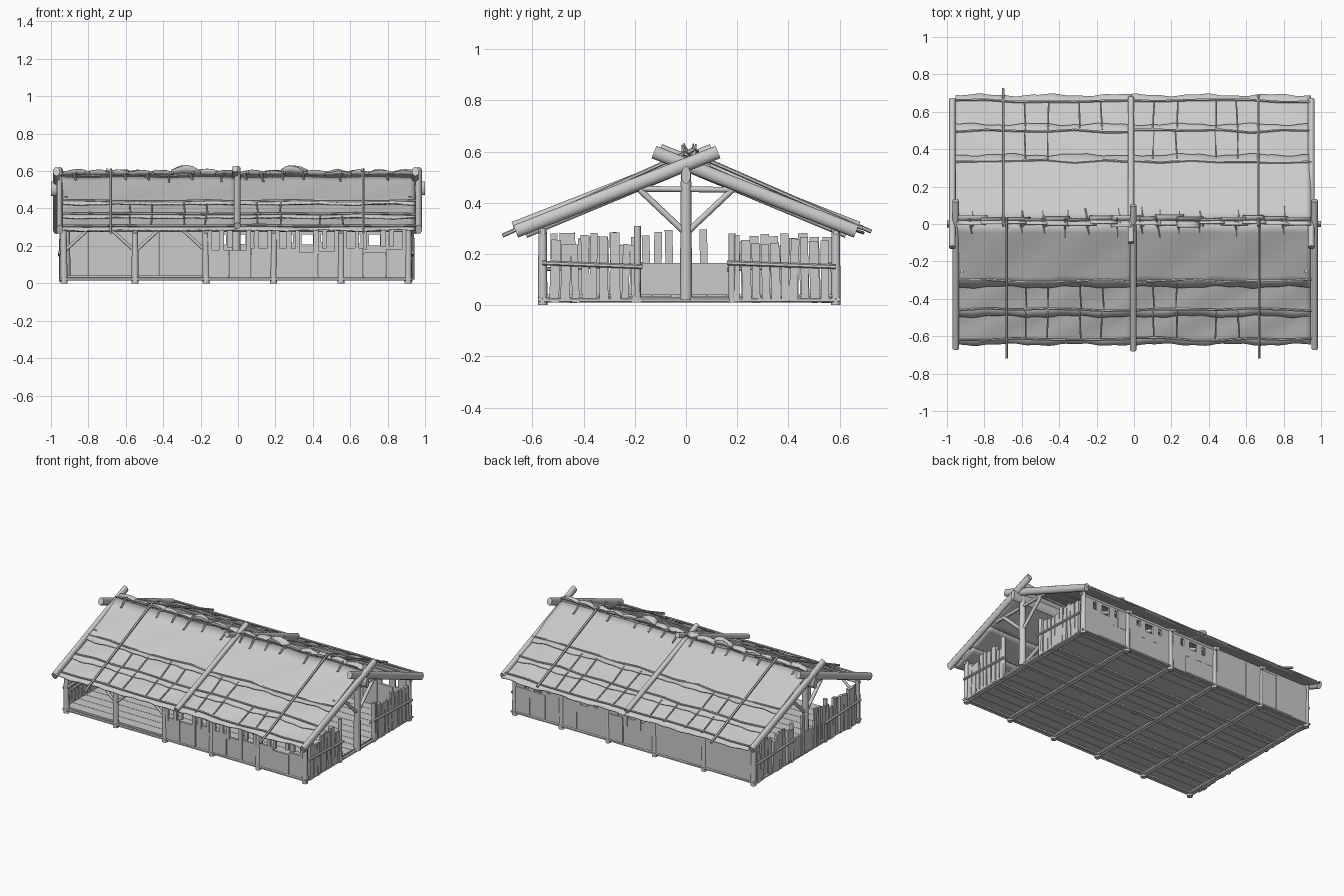
import bpy, bmesh, math, random
from mathutils import Vector, Matrix

random.seed(4)
R = random.uniform
if "Cube" in bpy.data.objects:
    bpy.data.objects.remove(bpy.data.objects["Cube"])

grey = bpy.data.materials.new("weathered grey")
grey.diffuse_color = (0.6, 0.6, 0.6, 1)
grey.use_nodes = True
grey.node_tree.nodes["Principled BSDF"].inputs["Base Color"].default_value = (0.6, 0.6, 0.6, 1)


def finish(bm, name, thick=0):
    me = bpy.data.meshes.new(name)
    bm.to_mesh(me)
    bm.free()
    ob = bpy.data.objects.new(name, me)
    bpy.context.scene.collection.objects.link(ob)
    me.materials.append(grey)
    if thick:
        mod = ob.modifiers.new("thickness", 'SOLIDIFY')
        mod.thickness = thick
    bpy.ops.object.select_all(action='DESELECT')
    ob.select_set(True)
    bpy.context.view_layer.objects.active = ob
    bpy.ops.object.shade_smooth_by_angle(angle=math.radians(50))


def pole(bm, a, b, r, r2=None, n=8, flat=1):
    """Tapered log from a to b; flat scales its sideways width."""
    a, b = Vector(a), Vector(b)
    d = b - a
    m = Matrix.Translation((a + b) / 2) @ d.to_track_quat('Z', 'Y').to_matrix().to_4x4()
    m = m @ Matrix.Diagonal((flat, 1, 1, 1))
    bmesh.ops.create_cone(bm, cap_ends=True, segments=n, radius1=r,
                          radius2=r2 or r, depth=d.length, matrix=m)


def box(bm, lo, hi, lean=(0, 0)):
    lo, hi = Vector(lo), Vector(hi)
    m = Matrix.Translation((lo + hi) / 2) @ Matrix.Rotation(lean[0], 4, 'X')
    m = m @ Matrix.Rotation(lean[1], 4, 'Y') @ Matrix.Diagonal((*(hi - lo), 1))
    bmesh.ops.create_cube(bm, size=1, matrix=m)


POSTS = [-0.93, -0.55, -0.17, 0.19, 0.55, 0.91]
FRONT, BACK = -0.56, 0.585

# wall posts and wall plates
bm = bmesh.new()
for x in POSTS:
    for y in (FRONT, BACK):
        pole(bm, (x, y, 0.0), (x + R(-.005, .005), y, 0.3), 0.019, 0.016)
for y in (FRONT, BACK):
    pole(bm, (-0.95, y, 0.285), (0.93, y, 0.285), 0.011)
finish(bm, "wall_posts")

# diagonal braces in the open front bays
bm = bmesh.new()
for x, s in ((-0.93, 1), (-0.55, -1), (-0.55, 1), (-0.17, -1)):
    pole(bm, (x, FRONT, 0.17), (x + s * 0.12, FRONT, 0.28), 0.009)
finish(bm, "front_braces")

# floor boards
bm = bmesh.new()
for i in range(16):
    y = FRONT + i * 0.0715
    box(bm, (-0.94, y + 0.001, 0.03 + R(0, .003)), (0.92, y + 0.070, 0.041))
finish(bm, "floor_boards")

# paired beams under the floor
bm = bmesh.new()
for o in (-0.01, 0.01):
    for x in POSTS:
        pole(bm, (x + o, FRONT - 0.01, 0.02), (x + o, BACK + 0.01, 0.02), 0.01, n=6)
    for i in range(5):
        y = FRONT + i * (BACK - FRONT) / 4
        pole(bm, (-0.95, y + o, 0.023), (0.93, y + o, 0.023), 0.009, n=6)
finish(bm, "floor_beams")

# long walls: closed bays at one end of the back, the others with gaps under the eaves
bm = bmesh.new()
for y in (FRONT, BACK):
    for k in range(5):
        x0, x1 = POSTS[k], POSTS[k + 1]
        mid = (x0 + x1) / 2
        if k < 2 and y < 0:
            continue
        for i in range(3):
            a, b = x0 + (x1 - x0) * i / 3, x0 + (x1 - x0) * (i + 1) / 3
            top = 0.285 if k < 2 else R(0.165, 0.19) if y < 0 else R(0.2, 0.222)
            o = R(-.004, .004)
            box(bm, (a + .001, y - .008 + o, 0.02), (b - .001, y + .008 + o, top))
        if k > 1 and y < 0:
            for t in (0.06, 0.24, 0.36, 0.64, 0.76, 0.94):
                x = x0 + (x1 - x0) * t
                box(bm, (x - R(.008, .02), y - .012, R(.14, .2)), (x + .01, y + .004, .285))
        elif k > 1:
            # wide upright boards either side of small openings
            for a, b in ((x0, mid - .1), (mid - .075, mid - .03),
                         (mid + .03, mid + .075), (mid + .1, x1)):
                box(bm, (a, y - .006, .15), (b, y + .007, R(.27, .285)))
            box(bm, (x0, y - .007, 0.262), (x1, y + .006, 0.29))
finish(bm, "long_walls")

# paling fences on both ends, leaving a gateway at one end
bm = bmesh.new()
for x, s in ((0.92, 1), (-0.94, -1)):
    y = FRONT + 0.03
    while y < BACK - 0.03:
        w = R(0.026, 0.038)
        if not -0.2 < y < 0.165:
            box(bm, (x - .008 + R(-.008, .008), y, R(0.008, .02)),
                (x + .008, y + w, R(0.235, 0.285)), (R(-.04, .04), R(-.03, .03)))
        y += w + R(0.002, 0.01)
    for y0, y1 in ((FRONT, -0.17), (0.16, BACK)):
        pole(bm, (x + s * .014, y0, 0.165), (x + s * .014, y1, 0.15), 0.009, n=6)
        pole(bm, (x - s * .014, y0, 0.14), (x - s * .014, y1, 0.16), 0.008, n=6)
    for y in (-0.19, 0.18):
        pole(bm, (x, y, 0.01), (x, y, 0.31 if y < 0 else 0.28), 0.014)
finish(bm, "end_fences")

# low boarded panel with tall slats closing the other end
bm = bmesh.new()
box(bm, (-0.947, -0.19, 0.02), (-0.933, 0.17, 0.165))
for y in (-0.17, -0.125, -0.08, 0.055):
    box(bm, (-0.955, y, 0.02), (-0.942, y + 0.03, R(.26, .3)), (R(-.03, .03), 0))
finish(bm, "end_panel")

# gable frames: king post, tie beam and struts
bm = bmesh.new()
for x in (-0.92, -0.01, 0.92):
    pole(bm, (x, 0, 0.02), (x, 0, 0.55), 0.024, 0.02)
    pole(bm, (x, -0.26, 0.455), (x, 0.26, 0.45), 0.011)
    for s in (-1, 1):
        pole(bm, (x, 0, 0.28), (x, s * 0.18, 0.45), 0.012)
finish(bm, "gable_frames")

# ridge beam, taller than wide
bm = bmesh.new()
pole(bm, (-1, 0, 0.505), (1, 0, 0.508), 0.038, 0.036, 10, 0.5)
for v in bm.verts:
    # turn the broad sides upright
    y, z = v.co.y, v.co.z - 0.506
    if max(abs(w.co.y) for w in bm.verts) > 0.03:
        v.co.y, v.co.z = z, y + 0.506
finish(bm, "ridge_beam")

# heavy crossed rafters
bm = bmesh.new()
for x in (-0.962, 0.957):
    for s in (-1, 1):
        xx = x - s * 0.009
        pole(bm, (xx, s * 0.665, 0.288), (xx, -s * 0.125, 0.598), 0.026, 0.026, 10, 0.72)
for s in (-1, 1):
    pole(bm, (-0.01 - s * .006, s * 0.675, 0.308), (-0.01 - s * .006, -s * 0.1, 0.612), 0.018, n=10)
finish(bm, "main_rafters")

bm = bmesh.new()
for x in POSTS[1:5]:
    for s in (-1, 1):
        pole(bm, (x, s * 0.625, 0.275), (x, 0, 0.535), 0.013)
finish(bm, "inner_rafters")


def roof_point(s, x, t, lift=0):
    """Point on the front (-1) or back (1) slope; t runs ridge to eave."""
    run = 0.655 if s < 0 else 0.68
    sag = 0.012 * math.sin(math.pi * t)
    return Vector((x, 0.01 + s * run * t, 0.578 - 0.298 * t - sag + lift))


# overlapping roof covering with wavy lower edges
LAYERS = ((0, 0.53, 0.017), (0.46, 0.77, 0.012), (0.72, 1.0, 0.006))
bm = bmesh.new()
for s in (-1, 1):
    for x0, x1 in ((-0.955, -0.012), (-0.008, 0.945)):
        for t0, t1, lift in LAYERS:
            ph, rows = R(0, 6), []
            for i in range(33):
                x = x0 + (x1 - x0) * i / 32
                wave = 0.008 * math.sin(x * 17 + ph) + 0.004 * math.sin(x * 47 + ph)
                row = []
                for j in range(7):
                    f = j / 6
                    h = lift * f + 0.003 * math.sin(x * 15 + j + ph)
                    row.append(bm.verts.new(roof_point(s, x, t0 + (t1 - t0 + wave) * f, h)))
                rows.append(row)
            for p, q in zip(rows, rows[1:]):
                for j in range(6):
                    f = (p[j], p[j + 1], q[j + 1], q[j])
                    bm.faces.new(f if s < 0 else f[::-1])
finish(bm, "roof_covering", 0.006)

# long battens lying on the roof, slightly bent
bm = bmesh.new()
for s in (-1, 1):
    for t in (0.48, 0.715, 0.955):
        for x0, x1 in ((-0.95, 0.0), (-0.02, 0.95)):
            pts = [roof_point(s, x0 + (x1 - x0) * i / 6, t + R(-.012, .012), 0.017)
                   for i in range(7)]
            for a, b in zip(pts, pts[1:]):
                pole(bm, a, b, 0.007, n=6)
    # short uprights between the battens
    for x in (-0.58, -0.46, -0.29, -0.17, 0.1, 0.23, 0.44, 0.555):
        for t0, t1 in ((0.5, 0.72), (0.73, 0.96)):
            if R(0, 1) < 0.75:
                pole(bm, roof_point(s, x, t0, .012), roof_point(s, x + R(-.01, .01), t1, .014), .005, n=6)
finish(bm, "roof_battens")

# full length poles pinning the covering
bm = bmesh.new()
for s, x, t in ((-1, -0.68, 1.11), (1, -0.7, 1.05), (-1, 0.67, 1.11), (1, 0.665, 1.0)):
    pole(bm, roof_point(s, x, -0.03, 0.02), roof_point(s, x, t, 0.02), 0.008, n=6)
finish(bm, "roof_poles")

# ragged bark strips along the ridge
bm = bmesh.new()
for s in (-1, 1):
    for k in range(16):
        x, w = -0.94 + k * 0.117, R(0.11, 0.16)
        tall = 0.05 if k in (5, 10) else R(0.018, 0.032)
        spread, top, low = R(0.012, 0.035), [], []
        for i in range(5):
            f = i / 4
            xx = min(x + w * f, 0.945)
            h = tall * (0.45 + 0.55 * math.sin(math.pi * f)) + R(-.004, .004)
            low.append(bm.verts.new((xx, 0.015 - s * 0.008, 0.57)))
            top.append(bm.verts.new((xx, 0.015 + s * spread, 0.58 + h)))
        for i in range(4):
            bm.faces.new((low[i], low[i + 1], top[i + 1], top[i]))
finish(bm, "ridge_strips", 0.004)

# pegs binding the ridge
bm = bmesh.new()
for s in (-1, 1):
    for x in (-0.87, -0.6, -0.48, -0.36, -0.25, -0.08, 0.04, 0.13, 0.24, 0.36, 0.55, 0.8):
        pole(bm, (x + s * .01, 0.01 - s * .02, 0.592),
             roof_point(s, x + R(-.01, .01), R(.08, .13), .006), 0.006, n=6)
finish(bm, "ridge_pegs")
